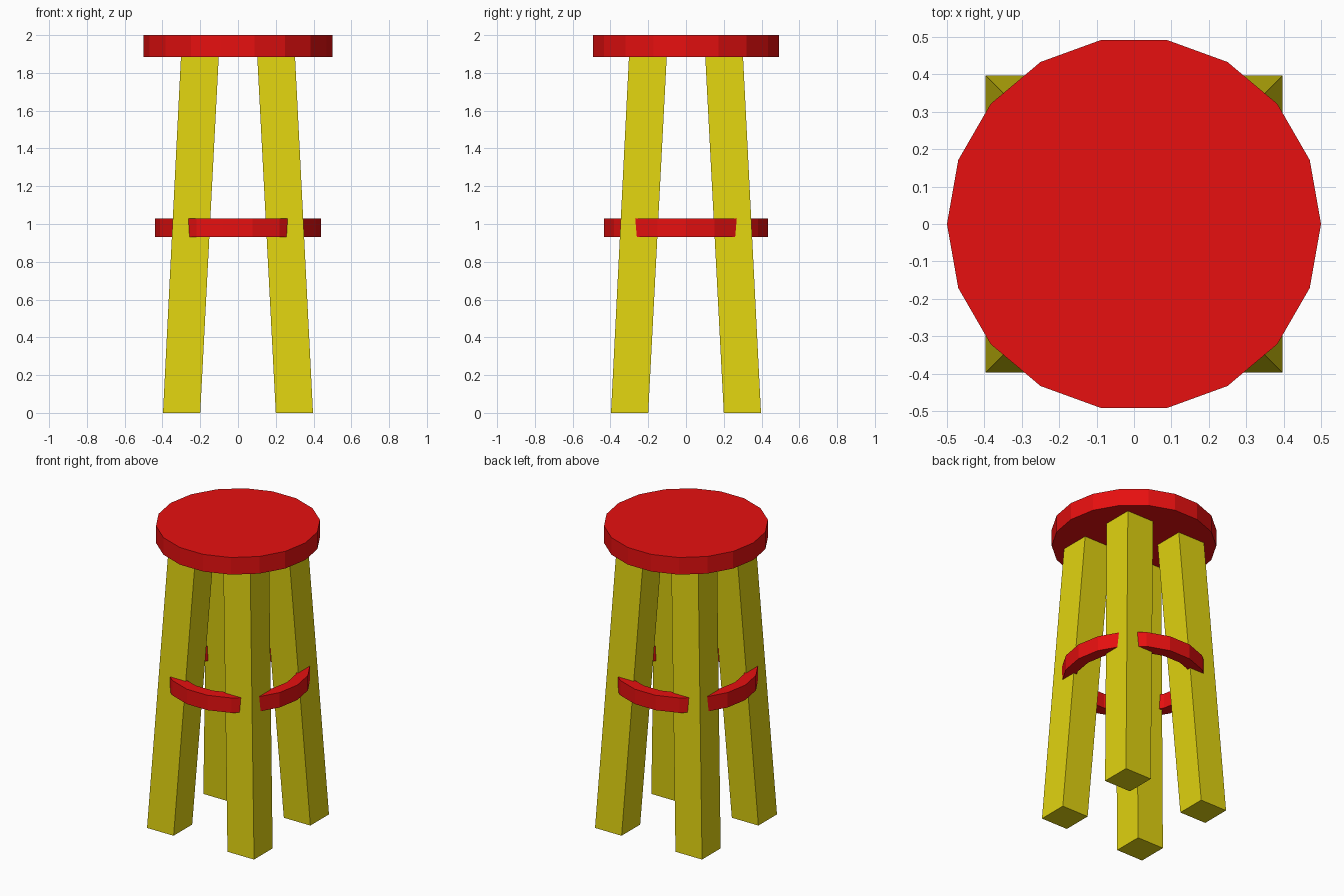
import bpy, bmesh, math

if "Cube" in bpy.data.objects:
    bpy.data.objects.remove(bpy.data.objects["Cube"])

def material(name, rgb):
    m = bpy.data.materials.new(name)
    m.diffuse_color = (*rgb, 1)
    m.use_nodes = True
    m.node_tree.nodes["Principled BSDF"].inputs["Base Color"].default_value = m.diffuse_color
    return m

red = material("red paint", (0.8, 0.005, 0.005))
yellow = material("yellow paint", (0.75, 0.65, 0.005))
SIDES = 18

def make_object(name, bm, mat):
    bmesh.ops.recalc_face_normals(bm, faces=bm.faces)
    mesh = bpy.data.meshes.new(name)
    bm.to_mesh(mesh)
    bm.free()
    mesh.materials.append(mat)
    ob = bpy.data.objects.new(name, mesh)
    bpy.context.collection.objects.link(ob)
    return ob

def circle(bm, r, z):
    return [bm.verts.new((r * math.cos(2 * math.pi * i / SIDES),
                          r * math.sin(2 * math.pi * i / SIDES), z))
            for i in range(SIDES)]

def bridge(bm, a, b):
    n = len(a)
    for i in range(n):
        j = (i + 1) % n
        bm.faces.new((a[i], a[j], b[j], b[i]))

# Seat: flat 18-sided disc
bm = bmesh.new()
low, high = circle(bm, 0.5, 1.885), circle(bm, 0.5, 2.0)
bridge(bm, low, high)
bm.faces.new(low)
bm.faces.new(high)
make_object("seat", bm, red)

# Footrest: hollow band passing through the legs
bm = bmesh.new()
loops = [circle(bm, r, z) for r, z in
         ((0.44, 0.93), (0.44, 1.03), (0.365, 1.03), (0.365, 0.93))]
for k in range(4):
    bridge(bm, loops[k], loops[(k + 1) % 4])
make_object("footrest_ring", bm, red)

# Legs: square posts leaning inward toward the seat
def leg(name, sx, sy):
    bm = bmesh.new()
    rings = []
    for a, b, z in ((0.2, 0.397, 0), (0.102, 0.302, 1.885)):
        rings.append([bm.verts.new((sx * x, sy * y, z))
                      for x, y in ((a, a), (b, a), (b, b), (a, b))])
    bridge(bm, *rings)
    for r in rings:
        bm.faces.new(r)
    make_object(name, bm, yellow)

for sy, end in ((-1, "front"), (1, "back")):
    for sx, side in ((-1, "left"), (1, "right")):
        leg(f"{end}_{side}_leg", sx, sy)
